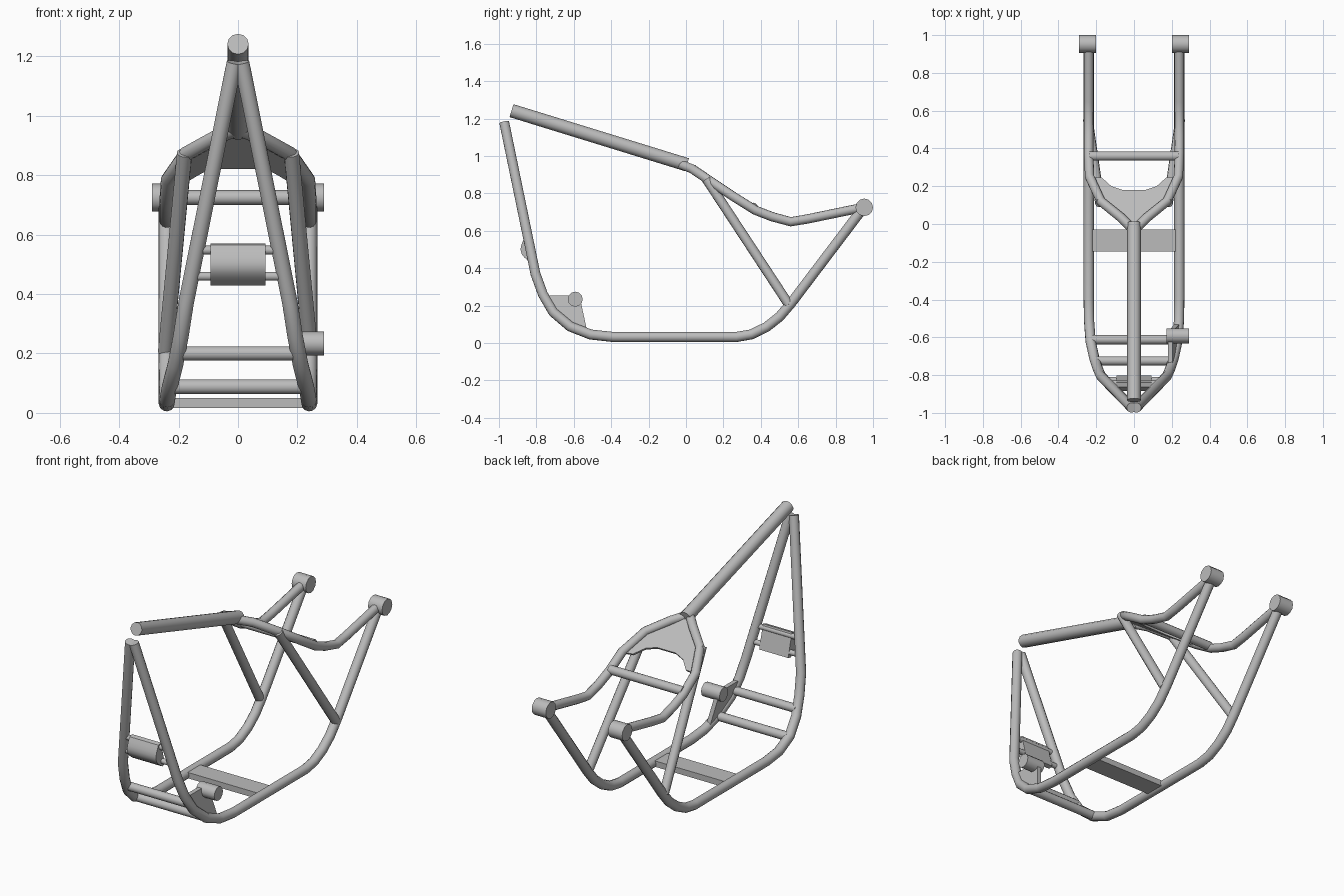
import bpy
import bmesh
import math
from mathutils import Vector

cube = bpy.data.objects.get("Cube")
if cube:
    bpy.data.objects.remove(cube, do_unlink=True)

steel = bpy.data.materials.new("grey steel")
steel.use_nodes = True
grey = (0.5, 0.5, 0.5, 1)
steel.diffuse_color = grey
steel.node_tree.nodes["Principled BSDF"].inputs["Base Color"].default_value = grey


def finish(obj):
    """Give a part its material and smooth its rounded faces."""
    obj.data.materials.append(steel)
    bpy.ops.object.select_all(action='DESELECT')
    obj.select_set(True)
    bpy.context.view_layer.objects.active = obj
    if obj.type == 'CURVE':
        bpy.ops.object.convert(target='MESH')
    bpy.ops.object.shade_smooth_by_angle(angle=math.radians(35))


def tube(name, points, radius):
    """Round capped tube along a path."""
    curve = bpy.data.curves.new(name, 'CURVE')
    curve.dimensions = '3D'
    curve.bevel_depth = radius
    curve.bevel_resolution = 4
    curve.use_fill_caps = True
    spline = curve.splines.new('POLY')
    spline.points.add(len(points) - 1)
    for p, co in zip(spline.points, points):
        p.co = (*co, 1)
    obj = bpy.data.objects.new(name, curve)
    bpy.context.collection.objects.link(obj)
    finish(obj)


def slab(name, outline, offset):
    """Flat outline extruded by an offset vector."""
    bm = bmesh.new()
    face = bm.faces.new([bm.verts.new(p) for p in outline])
    new = bmesh.ops.extrude_face_region(bm, geom=[face], use_keep_orig=True)["geom"]
    bmesh.ops.translate(bm, vec=Vector(offset),
                        verts=[v for v in new if isinstance(v, bmesh.types.BMVert)])
    bmesh.ops.recalc_face_normals(bm, faces=bm.faces)
    mesh = bpy.data.meshes.new(name)
    bm.to_mesh(mesh)
    bm.free()
    obj = bpy.data.objects.new(name, mesh)
    bpy.context.collection.objects.link(obj)
    finish(obj)


def cross_tube(name, half, y, z, radius):
    tube(name, [(-half, y, z), (half, y, z)], radius)


# Side paths, mirrored left and right
cradle = [(.012, -.972, 1.18), (.175, -.805, .37), (.192, -.765, .26),
          (.21, -.71, .165), (.23, -.62, .088), (.238, -.51, .045),
          (.24, -.39, .032), (.24, .27, .032), (.24, .35, .046),
          (.24, .43, .085), (.24, .5, .14), (.24, .56, .21), (.24, .95, .725)]
seat_rail = [(.005, -.03, .955), (.07, .035, .93), (.175, .12, .872),
             (.235, .25, .785), (.24, .37, .71), (.24, .46, .675),
             (.24, .56, .648), (.24, .65, .663), (.24, .95, .725)]
strut = [(.18, .11, .875), (.244, .55, .205)]

for side, s in (("left", 1), ("right", -1)):
    def flip(path):
        return [(s * x, y, z) for x, y, z in path]
    tube(side + "_cradle_tube", flip(cradle), .027)
    tube(side + "_seat_rail", flip(seat_rail), .025)
    tube(side + "_strut", flip(strut), .026)
    tube(side + "_rear_mount", flip([(.2, .953, .725), (.29, .953, .725)]), .047)

# Backbone and cross members
tube("backbone", [(0, -.933, 1.242), (0, .005, .953)], .036)
cross_tube("seat_cross_tube", .235, .36, .725, .025)
cross_tube("lower_front_cross_tube", .225, -.612, .088, .025)
cross_tube("upper_front_cross_tube", .205, -.725, .2, .024)
cross_tube("lower_block_rod", .155, -.825, .46, .015)
cross_tube("upper_block_rod", .135, -.843, .548, .015)
slab("floor_cross_plate", [(-.225, -.145, .016), (.225, -.145, .016),
                           (.225, -.03, .016), (-.225, -.03, .016)], (0, 0, .034))

# Front block: flat back, bulging front
top, bottom = Vector((-.093, -.85, .568)), Vector((-.093, -.815, .432))
out = Vector((0, -.97, -.25))
block = [top.lerp(bottom, i / 8) + out * (.012 + .04 * math.sin(math.pi * i / 8))
         for i in range(9)]
block += [bottom - out * .012, top - out * .012]
slab("front_block", block, (.186, 0, 0))

# Arched gusset between the seat rails, lying in their plane
half = [(.0, .005), (.07, .035), (.175, .12), (.235, .25), (.17, .245),
        (.12, .2), (.06, .18)]
arch = half + [(-x, y) for x, y in reversed(half[1:])]
slab("seat_gusset", [(x, y, .95 - .66 * y) for x, y in arch], (0, -.006, -.01))

# Side stand bracket and peg
slab("stand_bracket", [(.18, -.765, .255), (.18, -.57, .255), (.215, -.53, .07),
                       (.215, -.62, .08), (.195, -.71, .165)], (.025, 0, 0))
tube("stand_peg", [(.172, -.592, .234), (.29, -.592, .234)], .04)
